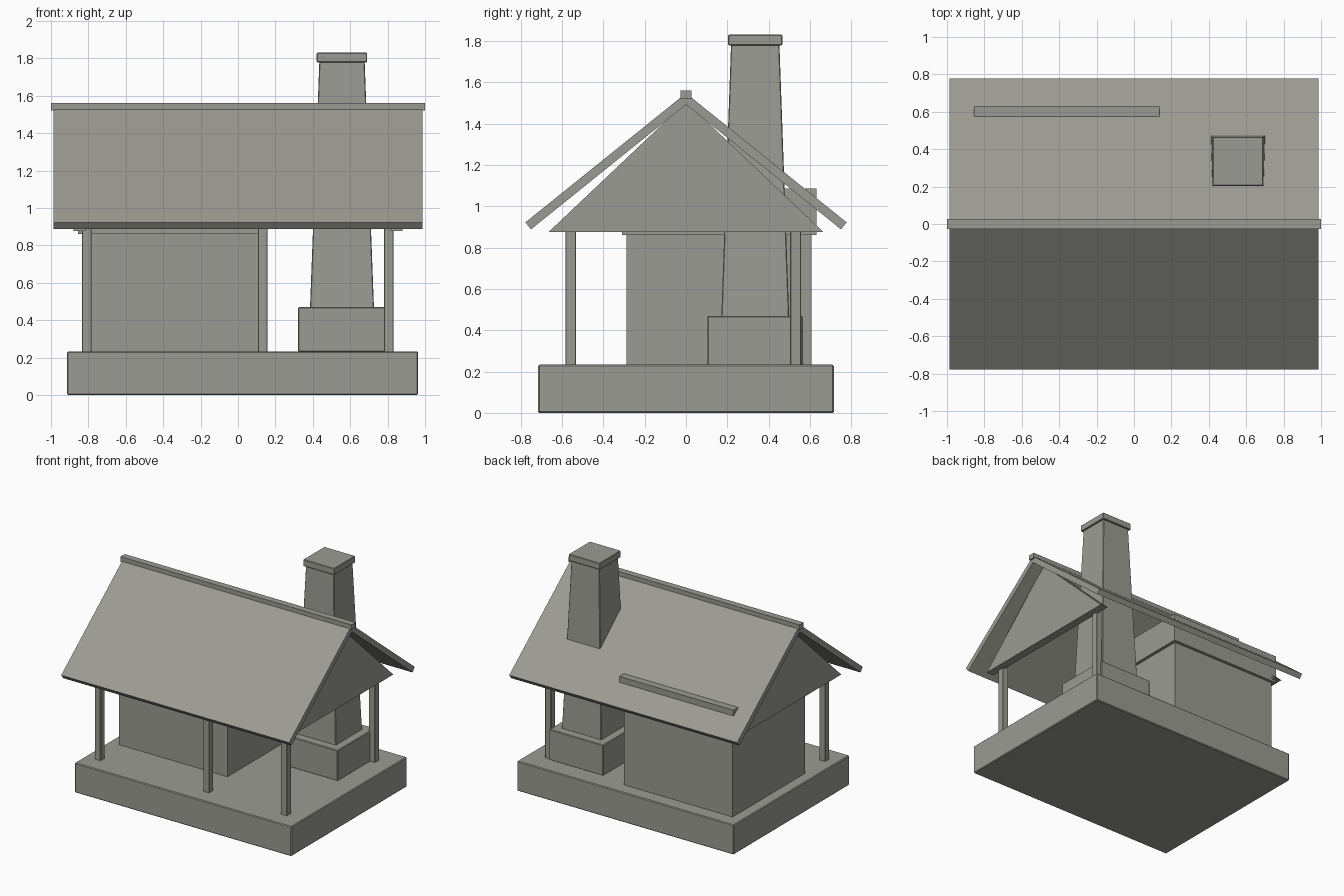
import bpy
import bmesh

cube = bpy.data.objects.get("Cube")
if cube:
    bpy.data.objects.remove(cube, do_unlink=True)

stone = bpy.data.materials.new("warm_grey")
stone.use_nodes = True
stone.diffuse_color = (0.33, 0.33, 0.295, 1)
stone.node_tree.nodes["Principled BSDF"].inputs["Base Color"].default_value = stone.diffuse_color


def loft(name, rings, bevel=0.0):
    """Solid closed between two matching outlines."""
    bm = bmesh.new()
    a, b = [[bm.verts.new(p) for p in ring] for ring in rings]
    bm.faces.new(a)
    bm.faces.new(b)
    for i in range(len(a)):
        j = (i + 1) % len(a)
        bm.faces.new((a[i], a[j], b[j], b[i]))
    bmesh.ops.recalc_face_normals(bm, faces=bm.faces)
    mesh = bpy.data.meshes.new(name)
    bm.to_mesh(mesh)
    bm.free()
    mesh.materials.append(stone)
    obj = bpy.data.objects.new(name, mesh)
    bpy.context.collection.objects.link(obj)
    if bevel:
        mod = obj.modifiers.new("soft_edges", "BEVEL")
        mod.width = bevel
        mod.segments = 1
    return obj


def box(name, x, y, z, bevel=0.0):
    rings = [[(x[0], y[0], h), (x[1], y[0], h), (x[1], y[1], h), (x[0], y[1], h)] for h in z]
    return loft(name, rings, bevel)


def extrude_x(name, profile, x):
    """Extrude a (y, z) outline along x."""
    return loft(name, [[(e, y, z) for y, z in profile] for e in x])


def column(name, centre, low, high, z, bevel=0.0):
    """Four-sided column, half sizes low at the foot and high at the top."""
    corners = [(-1, -1), (1, -1), (1, 1), (-1, 1)]
    rings = [[(centre[0] + sx * h[0], centre[1] + sy * h[1], e) for sx, sy in corners]
             for h, e in zip((low, high), z)]
    return loft(name, rings, bevel)


# Foundation slab
box("foundation", (-0.914, 0.963), (-0.716, 0.716), (0, 0.233), 0.006)

# Enclosed room and the wider beam course on its walls
box("room_walls", (-0.83, 0.11), (-0.287, 0.608), (0.23, 0.87))
box("wall_beam", (-0.855, 0.135), (-0.31, 0.632), (0.86, 1.085))

# Porch posts
half = 0.026
for name, x, y in (("front_right_post", -0.808, -0.558), ("front_middle_post", 0.133, -0.558),
                   ("front_left_post", 0.806, -0.558), ("back_left_post", 0.806, 0.53)):
    column(name, (x, y), (half, half), (half, half), (0.23, 0.9), 0.003)

# Roof: one slab per slope, meeting at the ridge
for name, s in (("front_roof", -1), ("back_roof", 1)):
    extrude_x(name, [(0, 1.547), (s * 0.777, 0.922), (s * 0.75, 0.888), (0, 1.492)], (-0.987, 0.987))
box("ridge_cap", (-1, 1), (-0.026, 0.026), (1.52, 1.56))

# Gable panels at both ends
for name, s in (("right_gable", -1), ("left_gable", 1)):
    extrude_x(name, [(-0.664, 0.876), (0.664, 0.876), (0, 1.505)], (s * 0.815, s * 0.88))

# Chimney: hearth block, tapered stack and cap
hearth = (0.556, 0.335)
column("hearth", hearth, (0.235, 0.23), (0.235, 0.23), (0.23, 0.47), 0.005)
column("chimney_stack", hearth, (0.171, 0.164), (0.121, 0.117), (0.465, 1.785), 0.004)
column("chimney_cap", hearth, (0.135, 0.131), (0.135, 0.131), (1.778, 1.83), 0.004)
